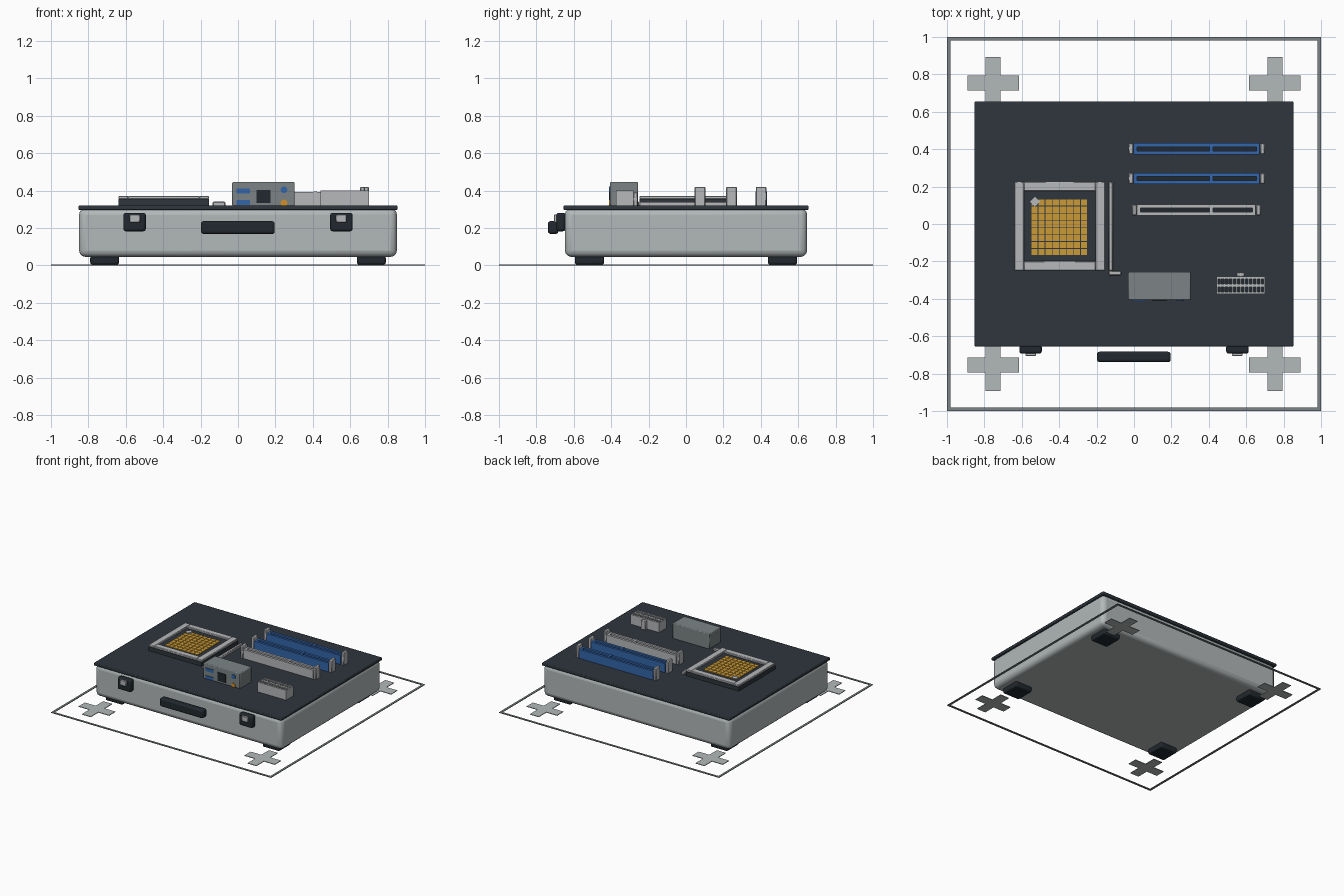
import bpy, bmesh, math
from mathutils import Matrix, Vector

if "Cube" in bpy.data.objects:
    bpy.data.objects.remove(bpy.data.objects["Cube"])


def srgb(r, g, b):
    f = lambda c: (c / 255 / 12.92) if c < 10 else ((c / 255 + 0.055) / 1.055) ** 2.4
    return (f(r), f(g), f(b), 1.0)


def material(name, r, g, b):
    m = bpy.data.materials.new(name)
    m.diffuse_color = srgb(r, g, b)
    m.use_nodes = True
    m.node_tree.nodes["Principled BSDF"].inputs["Base Color"].default_value = m.diffuse_color
    return m


SHELL = material("light grey shell", 178, 184, 185)
PLASTIC = material("pale grey plastic", 183, 184, 187)
LID = material("dark slate", 46, 54, 61)
BLACK = material("near black", 33, 40, 46)
STEEL = material("mid grey metal", 124, 132, 134)
BLUE = material("blue", 52, 102, 172)
GOLD = material("gold", 203, 155, 55)
ORANGE = material("orange", 212, 145, 40)


def finish(name, bm, mat, bevel=0, segs=2):
    me = bpy.data.meshes.new(name)
    bm.to_mesh(me)
    bm.free()
    ob = bpy.data.objects.new(name, me)
    bpy.context.collection.objects.link(ob)
    me.materials.append(mat)
    if bevel:
        mod = ob.modifiers.new("bevel", "BEVEL")
        mod.width, mod.segments = bevel, segs
    return ob


def boxes(name, items, mat, bevel=0, segs=2):
    """One object from boxes given as (x0, x1, y0, y1, z0, z1)."""
    bm = bmesh.new()
    for x0, x1, y0, y1, z0, z1 in items:
        mtx = Matrix.Translation(((x0 + x1) / 2, (y0 + y1) / 2, (z0 + z1) / 2))
        mtx = mtx @ Matrix.Diagonal((x1 - x0, y1 - y0, z1 - z0, 1))
        bmesh.ops.create_cube(bm, size=1, matrix=mtx)
    return finish(name, bm, mat, bevel, segs)


def rim(x0, x1, y0, y1, z0, z1, wx, wy):
    """Four rails of a rectangular frame."""
    return [(x0, x0 + wx, y0, y1, z0, z1), (x1 - wx, x1, y0, y1, z0, z1),
            (x0 + wx, x1 - wx, y0, y0 + wy, z0, z1), (x0 + wx, x1 - wx, y1 - wy, y1, z0, z1)]


TOP = 0.32  # upper face of the lid

# Floor outline and corner marks
boxes("floor_outline", rim(-1, 1, -1, 1, 0, 0.005, 0.018, 0.018), STEEL)
for sx in (-1, 1):
    for sy in (-1, 1):
        cx, cy = sx * 0.753, sy * 0.755
        bm = bmesh.new()
        a, w = 0.138, 0.04
        pts = []
        for k in range(4):
            rot = Matrix.Rotation(k * math.pi / 2, 3, 'Z')
            pts += [rot @ Vector(p) for p in ((w, w, 0), (w, a, 0), (-w, a, 0))]
        face = bm.faces.new([bm.verts.new(p + Vector((cx, cy, 0))) for p in pts])
        ext = bmesh.ops.extrude_face_region(bm, geom=[face])
        bmesh.ops.translate(bm, vec=(0, 0, 0.005),
                            verts=[v for v in ext["geom"] if isinstance(v, bmesh.types.BMVert)])
        bmesh.ops.recalc_face_normals(bm, faces=bm.faces)
        finish("corner_mark", bm, SHELL)

# Case, lid and feet
boxes("case_body", [(-0.85, 0.85, -0.648, 0.648, 0.045, 0.305)], SHELL, 0.035, 3)
boxes("lid", [(-0.853, 0.853, -0.655, 0.655, 0.296, TOP)], LID, 0.006, 2)
for sx in (-0.713, 0.713):
    for sy in (-0.516, 0.516):
        boxes("foot", [(sx - 0.077, sx + 0.077, sy - 0.078, sy + 0.078, 0.004, 0.05)], BLACK, 0.01, 2)

# Front latches and handle
for x in (-0.553, 0.553):
    boxes("latch", [(x - 0.06, x + 0.06, -0.693, -0.645, 0.182, 0.281)], BLACK, 0.012, 2)
    boxes("latch_button", [(x - 0.028, x + 0.028, -0.705, -0.69, 0.228, 0.272)], PLASTIC, 0.003, 1)
boxes("handle", [(-0.198, 0.196, -0.738, -0.683, 0.168, 0.236)], BLACK, 0.013, 3)

# Processor socket
X0, X1, Y0, Y1 = -0.638, -0.156, -0.248, 0.226
boxes("socket_base", [(X0, X1, Y0, Y1, TOP - 0.005, 0.354)], LID)
boxes("socket_frame", rim(X0, X1, Y0, Y1, 0.354, 0.371, 0.05, 0.049), PLASTIC, 0.003, 1)
pitch = 0.0378
boxes("contact_pads", [(-0.549 + i * pitch, -0.549 + i * pitch + 0.034,
                        -0.167 + j * pitch, -0.167 + j * pitch + 0.034, 0.353, 0.36)
                       for i in range(8) for j in range(8)], GOLD)
bm = bmesh.new()
bmesh.ops.create_cone(bm, cap_ends=True, segments=4, radius1=0.029, radius2=0.029, depth=0.006,
                      matrix=Matrix.Translation((-0.53, 0.12, 0.363)))
finish("orientation_mark", bm, PLASTIC)
boxes("socket_lever", [(-0.136, -0.112, -0.25, 0.225, TOP - 0.004, 0.34),
                       (-0.136, -0.068, -0.275, -0.25, TOP - 0.004, 0.34)], PLASTIC, 0.005, 1)


# Long expansion slots with end clips
def slot(name, x0, x1, y, mat):
    z = 0.393
    mid = 0.413
    rails = rim(x0, x1, y - 0.03, y + 0.03, TOP - 0.004, z, 0.017, 0.019)
    rails.append((mid - 0.009, mid + 0.009, y - 0.03, y + 0.03, TOP - 0.004, z + 0.003))
    boxes(name, rails, mat)
    boxes(name + "_groove", [(x0 + 0.01, x1 - 0.01, y - 0.015, y + 0.015, TOP - 0.004, z - 0.015)], BLACK)
    boxes(name + "_clips", [(x0 - 0.028, x0 - 0.002, y - 0.029, y + 0.029, TOP - 0.004, 0.42),
                            (x1 + 0.002, x1 + 0.028, y - 0.029, y + 0.029, TOP - 0.004, 0.42)],
          PLASTIC, 0.005, 1)


slot("blue_slot_back", -0.002, 0.672, 0.402, BLUE)
slot("blue_slot_middle", -0.002, 0.672, 0.243, BLUE)
slot("pale_slot_front", 0.017, 0.65, 0.075, PLASTIC)

# Port block with plates on its front
boxes("port_block", [(-0.031, 0.303, -0.407, -0.256, TOP - 0.004, 0.445)], STEEL, 0.006, 2)
boxes("blue_ports", [(-0.008, 0.064, -0.412, -0.404, z, z + 0.026) for z in (0.322, 0.385)], BLUE)
boxes("network_port", [(0.1, 0.174, -0.412, -0.404, 0.334, 0.403)], BLACK)
for name, z, mat in (("blue_jack", 0.404, BLUE), ("orange_jack", 0.333, ORANGE)):
    bm = bmesh.new()
    bmesh.ops.create_cone(bm, cap_ends=True, segments=16, radius1=0.018, radius2=0.018, depth=0.009,
                          matrix=Matrix.Translation((0.246, -0.408, z)) @ Matrix.Rotation(math.pi / 2, 4, 'X'))
    finish(name, bm, mat)

# Power connector: shell, floor and thin walls between the pin holes
PX0, PX1, PY0, PY1 = 0.441, 0.7, -0.375, -0.281
walls = rim(PX0, PX1, PY0, PY1, TOP - 0.004, 0.4, 0.008, 0.012)
walls.append((PX0, PX1, -0.336, -0.32, TOP - 0.004, 0.4))
step = (PX1 - PX0) / 12
walls += [(PX0 + i * step - 0.0035, PX0 + i * step + 0.0035, PY0, PY1, TOP - 0.004, 0.399)
          for i in range(1, 12)]
boxes("power_connector", walls, PLASTIC)
boxes("pin_holes", [(PX0 + 0.004, PX1 - 0.004, PY0 + 0.006, PY1 - 0.006, TOP - 0.004, 0.385)], BLACK)
boxes("connector_tab", [(0.549, 0.592, -0.282, -0.258, TOP - 0.004, 0.39)], PLASTIC, 0.003, 1)

# Crisp bevels on everything
bpy.ops.object.select_all(action='SELECT')
bpy.context.view_layer.objects.active = bpy.data.objects["case_body"]
bpy.ops.object.shade_smooth_by_angle(angle=math.radians(35))
